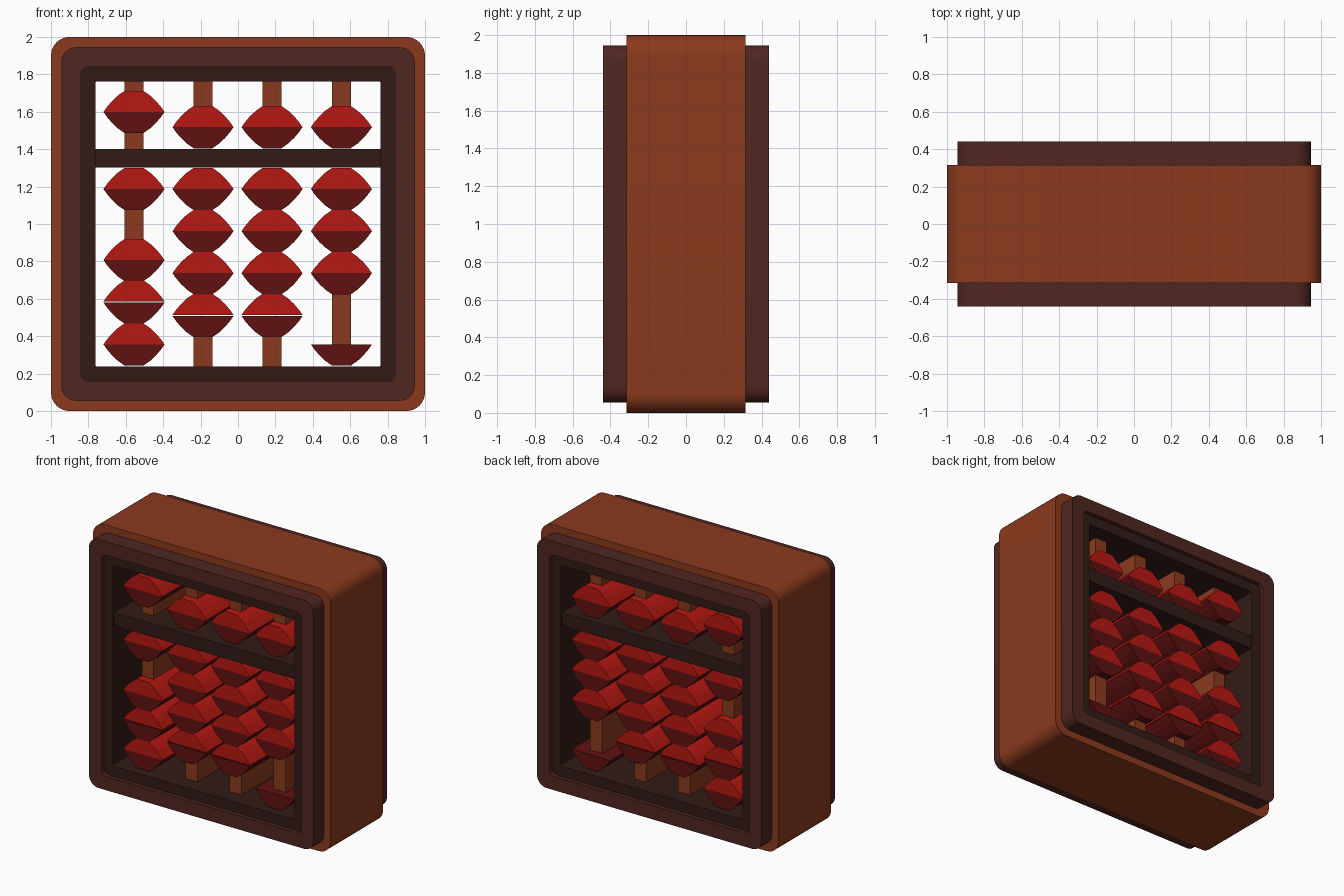
import bpy, bmesh, math

if "Cube" in bpy.data.objects:
    bpy.data.objects.remove(bpy.data.objects["Cube"])


def material(name, rgb):
    # colour given as 0-255 screen values
    m = bpy.data.materials.new(name)
    m.diffuse_color = [(c / 255 / 12.92 if c < 11 else ((c / 255 + 0.055) / 1.055) ** 2.4) for c in rgb] + [1]
    m.use_nodes = True
    m.node_tree.nodes["Principled BSDF"].inputs["Base Color"].default_value = m.diffuse_color
    return m


WOOD = material("orange_wood", (139, 58, 30))
BROWN = material("brown_wood", (80, 38, 33))
DARK = material("dark_wood", (50, 27, 23))
RED = material("red", (184, 24, 18))
DEEP = material("deep_red", (94, 17, 16))


def finish(name, bm, mat, smooth=False):
    bmesh.ops.recalc_face_normals(bm, faces=bm.faces)
    me = bpy.data.meshes.new(name)
    bm.to_mesh(me)
    bm.free()
    ob = bpy.data.objects.new(name, me)
    bpy.context.collection.objects.link(ob)
    me.materials.append(mat)
    if smooth:
        bpy.ops.object.select_all(action='DESELECT')
        ob.select_set(True)
        bpy.context.view_layer.objects.active = ob
        bpy.ops.object.shade_smooth_by_angle(angle=math.radians(35))
    return ob


def rounded_square(h, r, n=8):
    pts = []
    for k, (sx, sz) in enumerate(((1, 1), (-1, 1), (-1, -1), (1, -1))):
        for i in range(n + 1):
            a = math.pi / 2 * (k + i / n)
            pts.append((sx * (h - r) + r * math.cos(a), 1 + sz * (h - r) + r * math.sin(a)))
    return pts


def ring(name, outer, r_out, inner, r_in, depth, mat):
    # square frame with rounded corners, running through y
    bm = bmesh.new()
    loops = []
    for h, r, y in ((outer, r_out, -depth), (outer, r_out, depth), (inner, r_in, depth), (inner, r_in, -depth)):
        loops.append([bm.verts.new((x, y, z)) for x, z in rounded_square(h, r)])
    for a, b in zip(loops, loops[1:] + loops[:1]):
        for i in range(len(a)):
            j = (i + 1) % len(a)
            bm.faces.new((a[i], a[j], b[j], b[i]))
    return finish(name, bm, mat, True)


def prism(name, pts, depth, mat):
    # flat x-z outline extruded through y
    bm = bmesh.new()
    f = bm.faces.new([bm.verts.new((x, -depth, z)) for x, z in pts])
    res = bmesh.ops.extrude_face_region(bm, geom=[f])
    new = [v for v in res["geom"] if isinstance(v, bmesh.types.BMVert)]
    bmesh.ops.translate(bm, verts=new, vec=(0, 2 * depth, 0))
    return finish(name, bm, mat)


def box(name, x0, x1, z0, z1, depth, mat):
    return prism(name, [(x0, z0), (x1, z0), (x1, z1), (x0, z1)], depth, mat)


# Nested frames and divider
ring("outer_frame", 1.0, 0.10, 0.945, 0.08, 0.315, WOOD)
ring("middle_frame", 0.945, 0.08, 0.84, 0.04, 0.44, BROWN)
ring("inner_frame", 0.84, 0.04, 0.7625, 0.01, 0.41, DARK)
box("divider_bar", -0.765, 0.765, 1.302, 1.402, 0.40, DARK)

# Two-tone beads, each an upper and a lower half
HALF = [(0.163, 0), (0.145, 0.026), (0.118, 0.058), (0.086, 0.088), (0.050, 0.113)]


def half_bead(name, x, z, sign, mat):
    pts = HALF + [(-px, pz) for px, pz in reversed(HALF)]
    prism(name, [(x + px, z + sign * pz) for px, pz in pts], 0.35, mat)


COLUMNS = [-0.556, -0.187, 0.182, 0.553]
BEADS = [
    [1.599, 1.187, 0.807, 0.583, 0.356],
    [1.518, 1.187, 0.962, 0.737, 0.511],
    [1.518, 1.187, 0.962, 0.737, 0.511],
    [1.518, 1.187, 0.962, 0.737],
]
RODS = [
    [(1.71, 1.765), (1.40, 1.488), (0.92, 1.075)],
    [(1.63, 1.765), (0.2375, 0.40)],
    [(1.63, 1.765), (0.2375, 0.40)],
    [(1.63, 1.765), (0.356, 0.625)],
]
for c, x in enumerate(COLUMNS):
    for b, z in enumerate(BEADS[c]):
        gap = 0.003 if z in (0.583, 0.511) else 0
        half_bead(f"bead_top_{c}_{b}", x, z + gap, 1, RED)
        half_bead(f"bead_bottom_{c}_{b}", x, z - gap, -1, DEEP)
    # Exposed rod sections
    for r, (z0, z1) in enumerate(RODS[c]):
        box(f"rod_{c}_{r}", x - 0.05, x + 0.05, z0, z1, 0.29, WOOD)

# Lone lower half bead in the last column
half_bead("half_bead", COLUMNS[3], 0.356, -1, DEEP)
